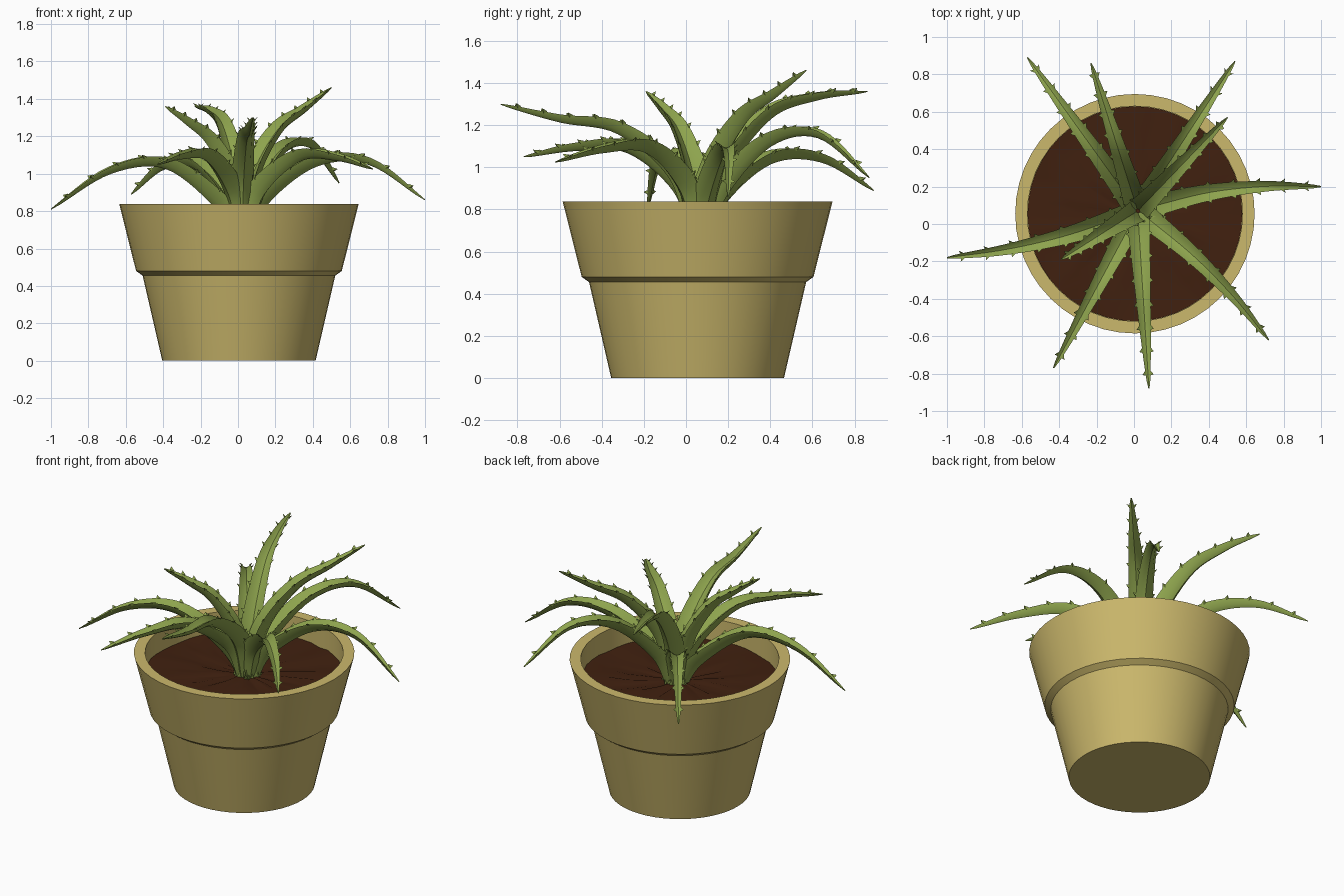
import bpy, bmesh, math, random
from mathutils import Vector

if "Cube" in bpy.data.objects:
    bpy.data.objects.remove(bpy.data.objects["Cube"])

random.seed(4)
CX, CY = 0.005, 0.055      # pot axis
SOIL_Z = 0.70


def material(name, rgb):
    m = bpy.data.materials.new(name)
    m.diffuse_color = (*rgb, 1)
    m.use_nodes = True
    m.node_tree.nodes["Principled BSDF"].inputs["Base Color"].default_value = m.diffuse_color
    return m


TAN = material("tan clay", (0.60, 0.48, 0.15))
SOIL = material("dark soil", (0.052, 0.015, 0.005))
GREEN = material("leaf green", (0.27, 0.37, 0.075))


def finish(name, bm, mat, angle):
    bmesh.ops.recalc_face_normals(bm, faces=bm.faces)
    me = bpy.data.meshes.new(name)
    bm.to_mesh(me)
    bm.free()
    ob = bpy.data.objects.new(name, me)
    bpy.context.collection.objects.link(ob)
    me.materials.append(mat)
    bpy.ops.object.select_all(action='DESELECT')
    ob.select_set(True)
    bpy.context.view_layer.objects.active = ob
    bpy.ops.object.shade_smooth_by_angle(angle=math.radians(angle))


def lathe(name, profile, mat, angle, n=48, bump=0.0):
    """Revolve (radius, z) points round the pot axis; radius 0 makes a centre point."""
    bm = bmesh.new()
    rings = []
    for r, z in profile:
        if r == 0:
            rings.append([bm.verts.new((CX, CY, z))] * n)
        else:
            rings.append([bm.verts.new((CX + r * math.cos(math.tau * i / n),
                                        CY + r * math.sin(math.tau * i / n),
                                        z + random.uniform(-bump, bump)))
                          for i in range(n)])
    for a, b in zip(rings, rings[1:]):
        for i in range(n):
            j = (i + 1) % n
            bm.faces.new(list(dict.fromkeys((a[i], a[j], b[j], b[i]))))
    finish(name, bm, mat, angle)


# Pot with a thick collar, and the soil inside it
lathe("pot", [(0, 0), (0.41, 0), (0.515, 0.455), (0.55, 0.48), (0.64, 0.837),
              (0.575, 0.837), (0.575, 0.66), (0, 0.66)], TAN, 25)
lathe("soil", [(r, SOIL_Z) for r in (0.574, 0.45, 0.3, 0.15, 0)], SOIL, 40, bump=0.008)


def spline(pts, u):
    """Catmull-Rom point at u in 0..1."""
    p = [2 * pts[0] - pts[1]] + pts + [2 * pts[-1] - pts[-2]]
    s = u * (len(pts) - 1)
    i = min(int(s), len(pts) - 2)
    t = s - i
    a, b, c, d = p[i:i + 4]
    return 0.5 * (2 * b + (c - a) * t + (2 * a - 5 * b + 4 * c - d) * t * t
                  + (3 * b - a - 3 * c + d) * t ** 3)


# Channelled leaf section: (across, up) in half widths, mirrored about the keel
HALF = [(.5, .12), (1, .55), (.62, -.4)]
SECTION = [(0, -.08)] + HALF + [(0, -.8)] + [(-a, b) for a, b in reversed(HALF)]
STEPS = 28
ROOT = Vector((0.02, 0.07, 0.68))
UP = Vector((0, 0, 1))


def leaf(name, tip, heights, bend):
    """Leaf arching from the root to its tip through three heights, bowed sideways by bend."""
    out = Vector(tip) - ROOT
    side = Vector((out.x, out.y, 0)).normalized().cross(UP)
    pts = [ROOT]
    for f, z in zip((.12, .4, .7), heights):
        p = ROOT + out * f + side * bend * math.sin(math.pi * f)
        p.z = z
        pts.append(p)
    pts.append(Vector(tip))
    bm = bmesh.new()
    prev = None
    for k in range(STEPS + 1):
        u = k / STEPS
        pos = spline(pts, u)
        tan = (spline(pts, min(u + .02, 1)) - spline(pts, max(u - .02, 0))).normalized()
        s = (side - tan * side.dot(tan)).normalized()
        up = s.cross(tan)
        w = 0.072 * (1 - u) ** 0.65 * (1 - 0.18 * u) + 0.003
        ring = [bm.verts.new(pos + s * a * w + up * b * w) for a, b in SECTION]
        if prev:
            for i in range(8):
                j = (i + 1) % 8
                bm.faces.new((prev[i], prev[j], ring[j], ring[i]))
        else:
            bm.faces.new(ring)
        prev = ring
        # Small thorns along both edges
        if k % 3 == 2 and 4 < k < STEPS - 1:
            for sign in (-1, 1):
                e = pos + s * sign * w * 0.94 + up * w * .5
                base = [bm.verts.new(e + v) for v in (tan * .014, up * .005 - tan * .014, up * -.01)]
                point = bm.verts.new(e + s * sign * 0.017 + tan * 0.012 + up * 0.014)
                bm.faces.new(base)
                for i in range(3):
                    bm.faces.new((base[i], base[(i + 1) % 3], point))
    bm.faces.new(prev)
    finish(name, bm, GREEN, 40)


# Leaves: tip position, heights along the arch, sideways bow
leaf("leaf_back_left", (-.57, .89, .89), (.87, 1.05, 1.045), 0)
leaf("leaf_back", (-.23, .86, 1.36), (.99, 1.26, 1.34), 0)
leaf("leaf_back_right", (.54, .87, .95), (.9, 1.13, 1.16), 0)
leaf("leaf_inner_right", (.5, .57, 1.46), (1.0, 1.24, 1.35), 0)
leaf("leaf_right", (1, .2, .86), (.88, 1.07, 1.07), -.05)
leaf("leaf_front_right", (.72, -.62, 1.025), (.92, 1.1, 1.09), -.04)
leaf("leaf_front", (.08, -.88, 1.3), (.98, 1.19, 1.235), 0)
leaf("leaf_front_left", (-.43, -.77, 1.05), (.92, 1.1, 1.1), 0)
leaf("leaf_inner_left", (-.39, -.19, 1.36), (.96, 1.18, 1.28), 0)
leaf("leaf_left", (-1, -.18, .81), (.86, 1.06, 1.02), -.04)
